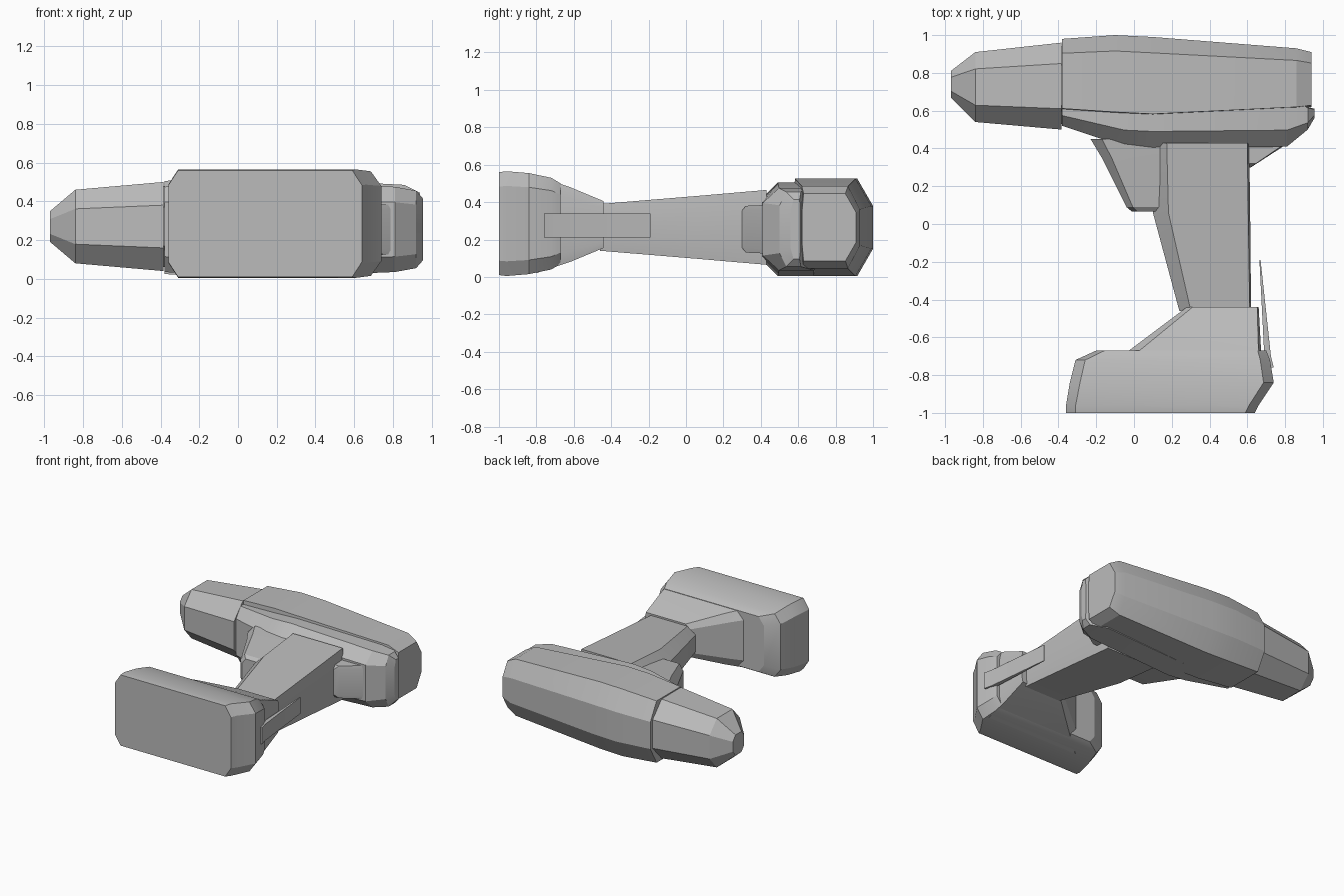
import bpy, bmesh, math

cube = bpy.data.objects.get("Cube")
if cube:
    bpy.data.objects.remove(cube, do_unlink=True)

grey = bpy.data.materials.new("tool_grey")
grey.use_nodes = True
grey.diffuse_color = (0.5, 0.5, 0.5, 1)
shader = grey.node_tree.nodes["Principled BSDF"]
shader.inputs["Base Color"].default_value = grey.diffuse_color


def ring(at, low, high, half):
    """One cross-section: its place along the part, its side limits and half its thickness."""
    return at, low, high, half


def loft(name, axis, rings, middle=.27, low_cut=.1, high_cut=.1, edge_cut=.2):
    """Skin rectangles whose corners are cut by fractions of their width and thickness."""
    bm = bmesh.new()
    loops = []
    for at, low, high, half in rings:
        left = low + (high - low) * low_cut
        right = high - (high - low) * high_cut
        inner = half * (1 - 2 * edge_cut)
        outline = [(left, -half), (right, -half), (high, -inner), (high, inner),
                   (right, half), (left, half), (low, inner), (low, -inner)]
        loops.append([bm.verts.new((at, side, middle + z) if axis == "x"
                                   else (side, at, middle + z))
                      for side, z in outline])
    for near, far in zip(loops, loops[1:]):
        for i in range(len(near)):
            bm.faces.new((near[i - 1], near[i], far[i], far[i - 1]))
    bm.faces.new(loops[0])
    bm.faces.new(loops[-1])
    bmesh.ops.recalc_face_normals(bm, faces=bm.faces)
    mesh = bpy.data.meshes.new(name)
    bm.to_mesh(mesh)
    bm.free()
    mesh.materials.append(grey)
    part = bpy.data.objects.new(name, mesh)
    bpy.context.collection.objects.link(part)
    bpy.ops.object.select_all(action="DESELECT")
    part.select_set(True)
    bpy.context.view_layer.objects.active = part
    bpy.ops.object.shade_smooth_by_angle(angle=math.radians(20))


# Motor housing: upper shell and lower shell, parted by a crease
loft("upper_housing", "x", [
    ring(at=-.38, low=.6, high=.98, half=.24),
    ring(at=-.1, low=.58, high=1, half=.26),
    ring(at=.1, low=.57, high=.99, half=.26),
    ring(at=.86, low=.61, high=.93, half=.22),
    ring(at=.94, low=.62, high=.91, half=.18),
], middle=.265, low_cut=.03, high_cut=.2, edge_cut=.28)
loft("lower_housing", "x", [
    ring(at=-.38, low=.52, high=.7, half=.22),
    ring(at=-.05, low=.41, high=.7, half=.24),
    ring(at=.1, low=.4, high=.7, half=.25),
    ring(at=.81, low=.41, high=.7, half=.22),
    ring(at=.92, low=.5, high=.62, half=.2),
    ring(at=.955, low=.56, high=.61, half=.16),
], middle=.255, low_cut=.3, high_cut=.05, edge_cut=.18)

# Chuck tapering to a blunt nose, with a collar bridging the seam
loft("chuck", "x", [
    ring(at=-.97, low=.67, high=.81, half=.08),
    ring(at=-.84, low=.54, high=.91, half=.19),
    ring(at=-.385, low=.5, high=.96, half=.23),
], low_cut=.24, high_cut=.24, edge_cut=.26)
loft("chuck_collar", "x", [
    ring(at=-.4, low=.53, high=.94, half=.21),
    ring(at=-.36, low=.53, high=.94, half=.21),
], low_cut=.24, high_cut=.24, edge_cut=.26)

# Grip, trigger and rear heel
loft("grip", "y", [
    ring(at=-.46, low=.24, high=.62, half=.125),
    ring(at=.06, low=.1, high=.615, half=.168),
    ring(at=.43, low=.09, high=.61, half=.2),
], middle=.265, low_cut=.16, high_cut=.02, edge_cut=.24)
loft("trigger", "y", [
    ring(at=.065, low=-.01, high=.2, half=.1),
    ring(at=.09, low=-.04, high=.2, half=.12),
    ring(at=.35, low=-.17, high=.2, half=.15),
    ring(at=.45, low=-.23, high=.2, half=.16),
], middle=.265, low_cut=.14)
loft("rear_heel", "y", [
    ring(at=.3, low=.55, high=.62, half=.1),
    ring(at=.32, low=.55, high=.65, half=.125),
    ring(at=.43, low=.55, high=.82, half=.13),
], middle=.255, high_cut=.05, edge_cut=.1)

# Battery foot with its neck narrowing into the grip
loft("battery", "y", [
    ring(at=-1, low=-.36, high=.64, half=.275),
    ring(at=-.96, low=-.36, high=.66, half=.28),
    ring(at=-.84, low=-.34, high=.74, half=.27),
    ring(at=-.72, low=-.31, high=.72, half=.245),
    ring(at=-.67, low=-.2, high=.7, half=.215),
], middle=.285, low_cut=.05, high_cut=.05, edge_cut=.14)
loft("battery_neck", "y", [
    ring(at=-.8, low=-.2, high=.68, half=.26),
    ring(at=-.62, low=.04, high=.67, half=.2),
    ring(at=-.44, low=.28, high=.66, half=.125),
], middle=.28, low_cut=.08, high_cut=.02, edge_cut=.14)

# Belt clip: a thin springy blade rising from the foot
loft("belt_clip", "y", [
    ring(at=-.76, low=.68, high=.74, half=.065),
    ring(at=-.7, low=.69, high=.725, half=.065),
    ring(at=-.19, low=.664, high=.67, half=.065),
], middle=.275, edge_cut=.01)
